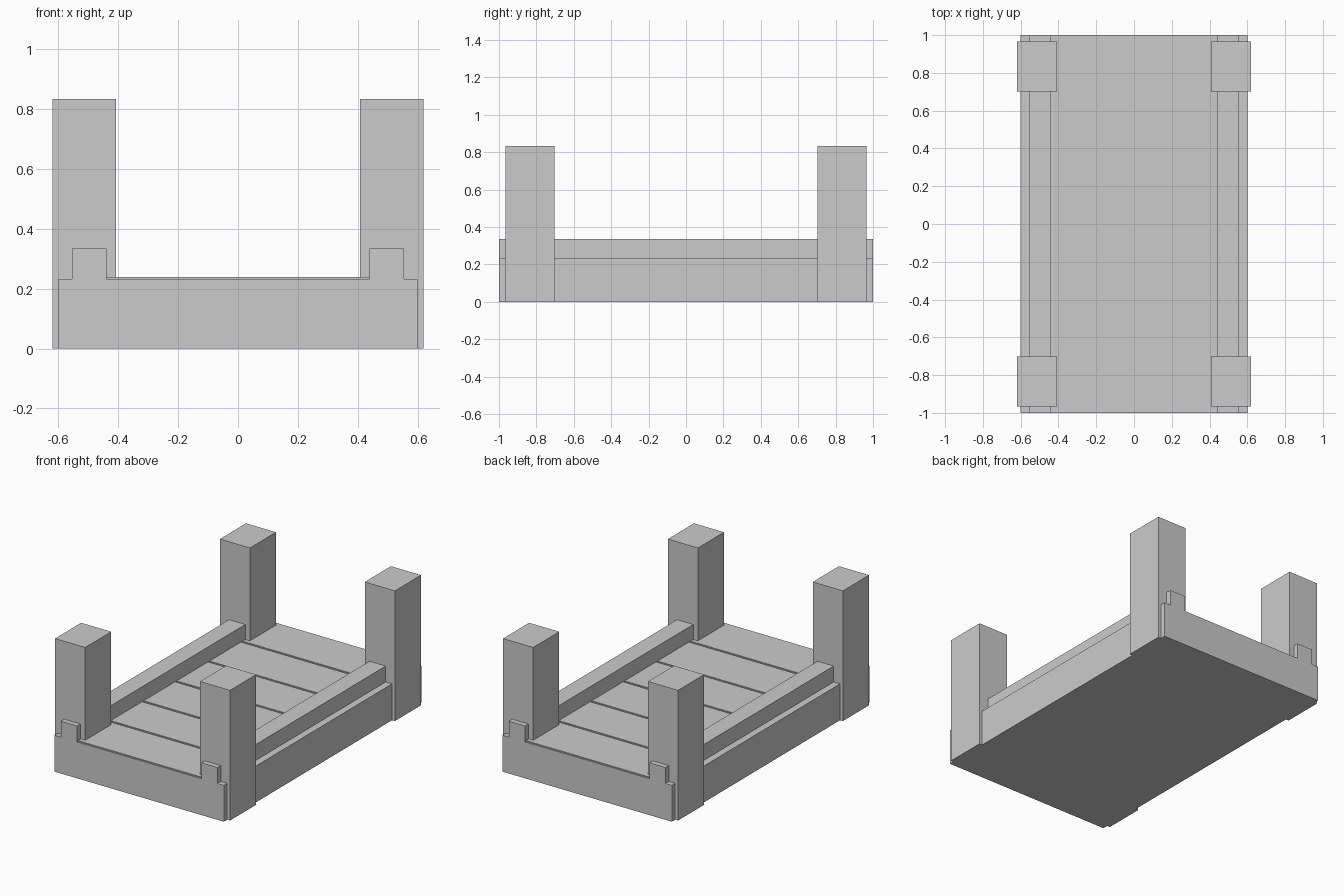
import bpy

if "Cube" in bpy.data.objects:
    bpy.data.objects.remove(bpy.data.objects["Cube"])


def box(name, x0, x1, y0, y1, z0, z1):
    """Add a box spanning the given limits."""
    bpy.ops.mesh.primitive_cube_add(
        size=1, location=((x0 + x1) / 2, (y0 + y1) / 2, (z0 + z1) / 2))
    obj = bpy.context.object
    obj.name = name
    obj.scale = (x1 - x0, y1 - y0, z1 - z0)
    bpy.ops.object.transform_apply(location=True, rotation=False, scale=True)
    return obj


def mirror(obj, x=True, y=False):
    mod = obj.modifiers.new("Mirror", 'MIRROR')
    mod.use_axis = (x, y, False)


# Solid base slab
box("base", -0.6, 0.6, -1.0, 1.0, 0.0, 0.233)

# Thin deck planks, slightly raised, with narrow gaps between them
count, gap = 6, 0.016
pitch = 2.0 / count
for i in range(count):
    y = -1.0 + i * pitch
    box(f"deck_plank_{i + 1}", -0.45, 0.45,
        y + gap / 2, y + pitch - gap / 2, 0.22, 0.239)

# Long side rails, running the full length
rail = box("side_rails", 0.44, 0.555, -1.0, 1.0, 0.22, 0.335)
mirror(rail)

# Four tall corner posts
post = box("corner_posts", 0.407, 0.62, 0.702, 0.966, 0.0, 0.834)
mirror(post, y=True)
